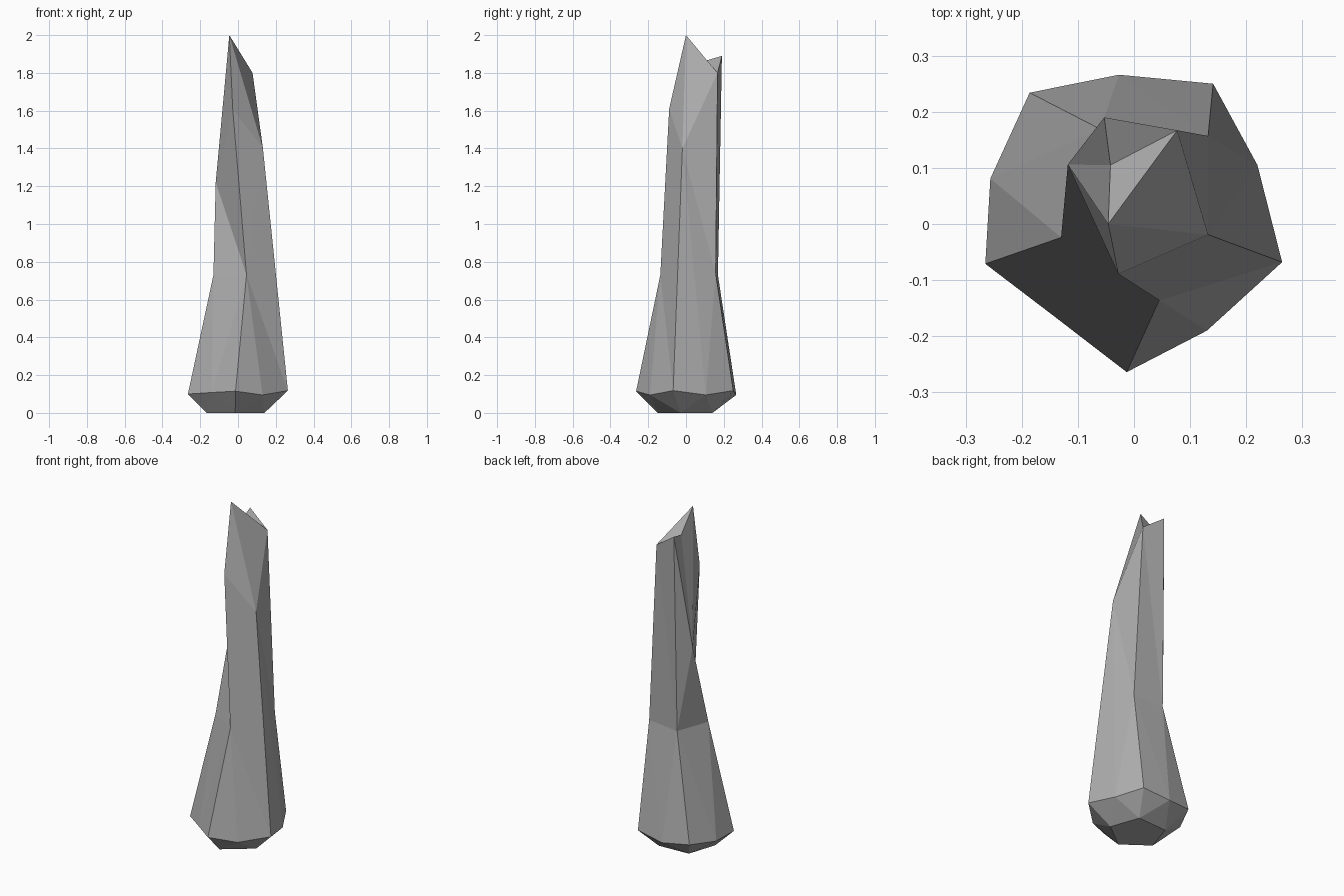
import bpy
import bmesh
from mathutils import Vector

default_cube = bpy.data.objects.get("Cube")
if default_cube:
    bpy.data.objects.remove(default_cube, do_unlink=True)

# One stone-grey material
stone = bpy.data.materials.new("stone_grey")
stone.use_nodes = True
grey = (0.42, 0.42, 0.42, 1.0)
stone.diffuse_color = grey
stone.node_tree.nodes["Principled BSDF"].inputs["Base Color"].default_value = grey

bm = bmesh.new()


def points(*coordinates):
    return [bm.verts.new(Vector(co)) for co in coordinates]


def facets(*corner_sets):
    for corners in corner_sets:
        bm.faces.new(corners)


# Five ridges run up the shard: foot, bulging rim corner, then shoulder
foot = points((-.015, -.15, 0), (.14, -.03, 0), (.08, .14, 0),
              (-.11, .13, 0), (-.165, -.04, 0))
rim = points((-.013, -.264, .115), (.264, -.068, .118), (.141, .25, .118),
             (-.186, .234, .112), (-.265, -.071, .1))
# Rim points halfway between the ridges
between = points((.13, -.19, .095), (.22, .105, .095), (-.027, .266, .095),
                 (-.256, .081, .095), (-.139, -.167, .108))
shoulder = points((.045, -.136, .73), (.132, -.019, 1.4), (.132, .157, .74),
                  (-.06, .169, .73), (-.13, -.024, .73))

# Base and lower shaft, one side at a time
facets(foot)
count = len(foot)
for side in range(count):
    after = (side + 1) % count
    middle = between[side]
    facets((foot[side], rim[side], middle),
           (foot[side], middle, foot[after]),
           (foot[after], middle, rim[after]),
           (rim[side], middle, shoulder[side]))
    if side == 0:
        facets((middle, rim[after], shoulder[side]),
               (rim[after], shoulder[after], shoulder[side]))
    else:
        facets((middle, rim[after], shoulder[after]),
               (middle, shoulder[after], shoulder[side]))

# Upper shaft, ending in a broken tip with a shallow notch
front, right, back_right, back_left, left = shoulder
brow, notch, apex, ledge, spike, hollow = points(
    (-.028, -.089, 1.61), (-.118, .106, 1.22), (-.046, 0, 2),
    (.077, .167, 1.8), (-.053, .19, 1.89), (-.042, .105, 1.865))

facets((front, right, brow),
       (brow, right, apex),
       (right, ledge, apex),
       (right, back_right, ledge),
       (back_right, back_left, ledge),
       (back_left, spike, ledge),
       (back_left, left, notch),
       (back_left, notch, spike),
       (left, front, notch),
       (front, brow, notch),
       (brow, apex, notch),
       (notch, apex, hollow),
       (notch, hollow, spike),
       (hollow, apex, ledge),
       (hollow, ledge, spike))

bmesh.ops.recalc_face_normals(bm, faces=bm.faces[:])
mesh = bpy.data.meshes.new("stone_shard")
bm.to_mesh(mesh)
bm.free()
mesh.materials.append(stone)
shard = bpy.data.objects.new("stone_shard", mesh)
bpy.context.collection.objects.link(shard)
